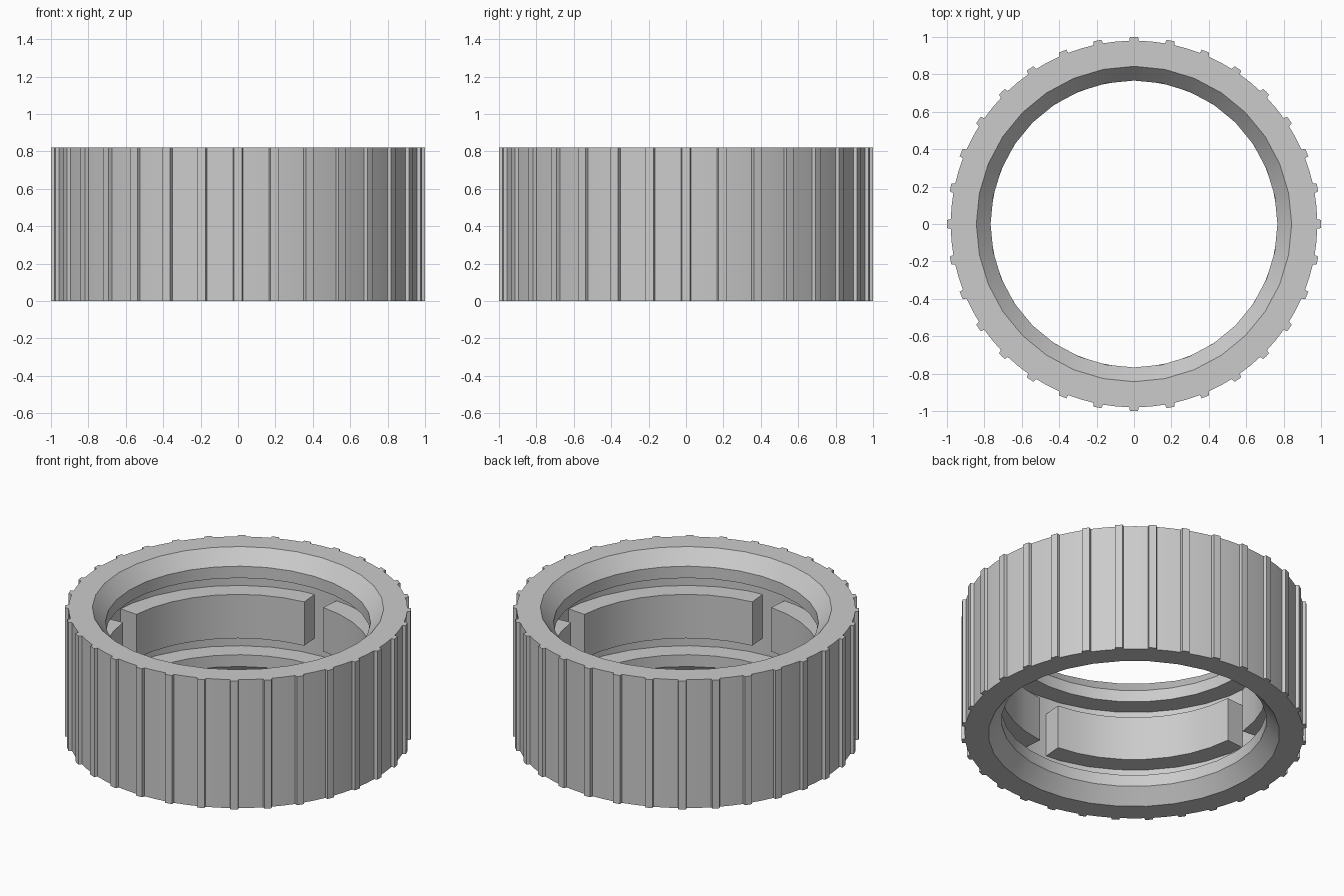
import bpy, bmesh
from math import sin, cos, radians

if "Cube" in bpy.data.objects:
    bpy.data.objects.remove(bpy.data.objects["Cube"], do_unlink=True)

HEIGHT = 0.82
SIDES = 32
STEP = 360 / SIDES
WALL, LIP, MOUTH = 0.89, 0.767, 0.843
BODY, RIB = 0.98, 1.0

grey = bpy.data.materials.new("light grey")
grey.use_nodes = True
colour = (0.6, 0.6, 0.6, 1)
grey.diffuse_color = colour
grey.node_tree.nodes["Principled BSDF"].inputs["Base Color"].default_value = colour


def polar(r, deg, z):
    return (r * cos(radians(deg)), r * sin(radians(deg)), z)


def finish(bm, name):
    bmesh.ops.recalc_face_normals(bm, faces=bm.faces)
    mesh = bpy.data.meshes.new(name)
    bm.to_mesh(mesh)
    bm.free()
    mesh.materials.append(grey)
    ob = bpy.data.objects.new(name, mesh)
    bpy.context.collection.objects.link(ob)
    bpy.ops.object.select_all(action="DESELECT")
    ob.select_set(True)
    bpy.context.view_layer.objects.active = ob
    bpy.ops.object.shade_smooth_by_angle(angle=radians(30))


# Ring body: bore with two bevelled lips, outside with vertical grip ribs
bm = bmesh.new()
half = [(MOUTH, 0), (LIP, 0.09), (LIP, 0.165), (WALL, 0.165)]
bore = half + [(r, HEIGHT - z) for r, z in reversed(half)]
rings = [[bm.verts.new(polar(r, i * STEP, z)) for i in range(SIDES)] for r, z in bore]

rib = [(0, RIB), (1.25, RIB), (1.5, BODY), (STEP / 2, BODY),
       (STEP - 1.5, BODY), (STEP - 1.25, RIB)]
n = len(rib)
low, high = [[bm.verts.new(polar(r, i * STEP + a, z))
              for i in range(SIDES) for a, r in rib] for z in (0, HEIGHT)]

for i in range(SIDES):
    j = (i + 1) % SIDES
    for a, b in zip(rings, rings[1:]):
        bm.faces.new((a[i], a[j], b[j], b[i]))
    for inner, outer in ((rings[0], low), (rings[-1], high)):
        edge = [outer[(i * n + k) % len(outer)] for k in range(n + 1)]
        bm.faces.new([inner[j], inner[i]] + edge)
for k in range(len(low)):
    m = (k + 1) % len(low)
    bm.faces.new((low[k], low[m], high[m], high[k]))
finish(bm, "ribbed_ring")


# Four curved blocks on the bore wall, with narrow gaps between them
def curved_block(name, start, end, segments=8):
    bm = bmesh.new()
    section = [(LIP, 0.27), (WALL + 0.01, 0.27), (WALL + 0.01, 0.55), (LIP, 0.55)]
    rows = [[bm.verts.new(polar(r, start + (end - start) * s / segments, z))
             for r, z in section] for s in range(segments + 1)]
    for a, b in zip(rows, rows[1:]):
        for k in range(4):
            m = (k + 1) % 4
            bm.faces.new((a[k], a[m], b[m], b[k]))
    bm.faces.new(rows[0])
    bm.faces.new(rows[-1])
    finish(bm, name)


for q in range(4):
    curved_block(f"inner_block_{q + 1}", q * 90 + 5, q * 90 + 85)
